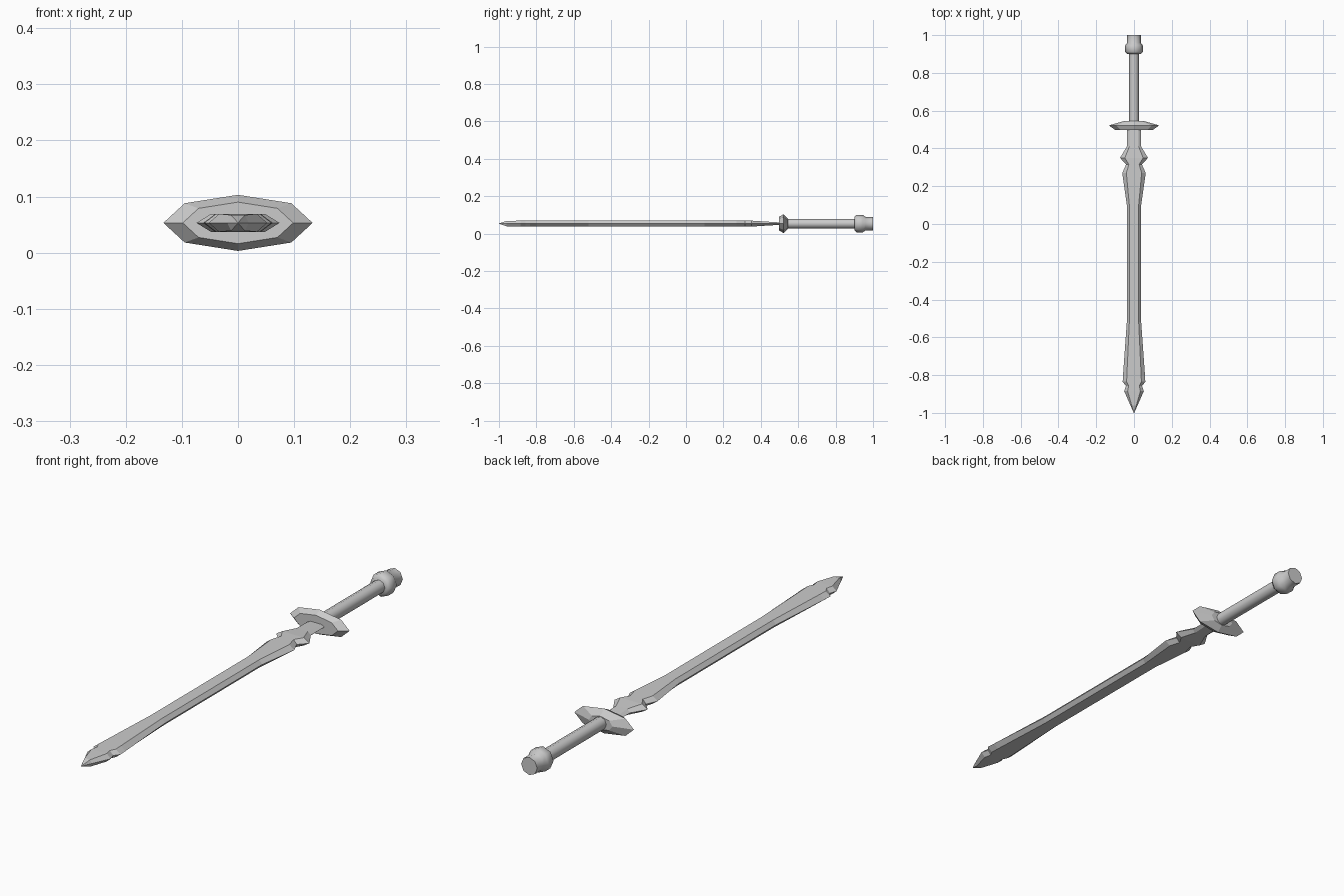
import bpy, bmesh, math

if "Cube" in bpy.data.objects:
    bpy.data.objects.remove(bpy.data.objects["Cube"])

ZC = 0.053  # height of the sword's long axis


def loft(name, rings, smooth=None):
    """Skin a list of (y, [(x, z), ...]) rings along y and cap both ends."""
    bm = bmesh.new()
    loops = [[bm.verts.new((x, y, ZC + z)) for x, z in pts] for y, pts in rings]
    n = len(loops[0])
    for a, b in zip(loops, loops[1:]):
        for i in range(n):
            j = (i + 1) % n
            bm.faces.new((a[i], a[j], b[j], b[i]))
    bm.faces.new(loops[0])
    bm.faces.new(loops[-1][::-1])
    bmesh.ops.recalc_face_normals(bm, faces=bm.faces)
    mesh = bpy.data.meshes.new(name)
    bm.to_mesh(mesh)
    bm.free()
    obj = bpy.data.objects.new(name, mesh)
    bpy.context.collection.objects.link(obj)
    if smooth:
        bpy.ops.object.select_all(action='DESELECT')
        obj.select_set(True)
        bpy.context.view_layer.objects.active = obj
        bpy.ops.object.shade_smooth_by_angle(angle=math.radians(smooth))
    return obj


def blade_section(w, h):
    k = 0.65 * w
    return [(w, 0), (k, h), (0, h), (-k, h), (-w, 0), (-k, -h), (0, -h), (k, -h)]


def circle(r, n=8):
    return [(r * math.cos(2 * math.pi * i / n), r * math.sin(2 * math.pi * i / n))
            for i in range(n)]


def guard_section(sx, sz):
    pts = [(.133, 0), (.095, .035), (0, .05), (-.095, .035),
           (-.133, 0), (-.095, -.035), (0, -.05), (.095, -.035)]
    return [(x * sx, z * sz) for x, z in pts]


# Blade: y, half width, half thickness from tip to guard
stations = [(-1.0, .001, .001), (-.96, .019, .014), (-.885, .052, .016),
            (-.857, .043, .016), (-.835, .06, .016), (-.80, .058, .016),
            (-.52, .038, .016), (.10, .038, .016), (.27, .062, .016),
            (.315, .042, .016), (.35, .074, .016), (.41, .038, .012),
            (.51, .038, .006)]
loft("blade", [(y, blade_section(w, h)) for y, w, h in stations])

# Cross guard: bevelled elongated octagon
loft("guard", [(.497, guard_section(.74, .74)), (.522, guard_section(1, 1)),
               (.545, guard_section(.4, .55))])

# Grip
loft("grip", [(.53, circle(.026)), (.91, circle(.026))], 50)

# Pommel: swollen collar with a plain end
loft("pommel", [(y, circle(r)) for y, r in
                [(.90, .036), (.912, .047), (.945, .047), (.96, .036), (1.0, .036)]], 50)
